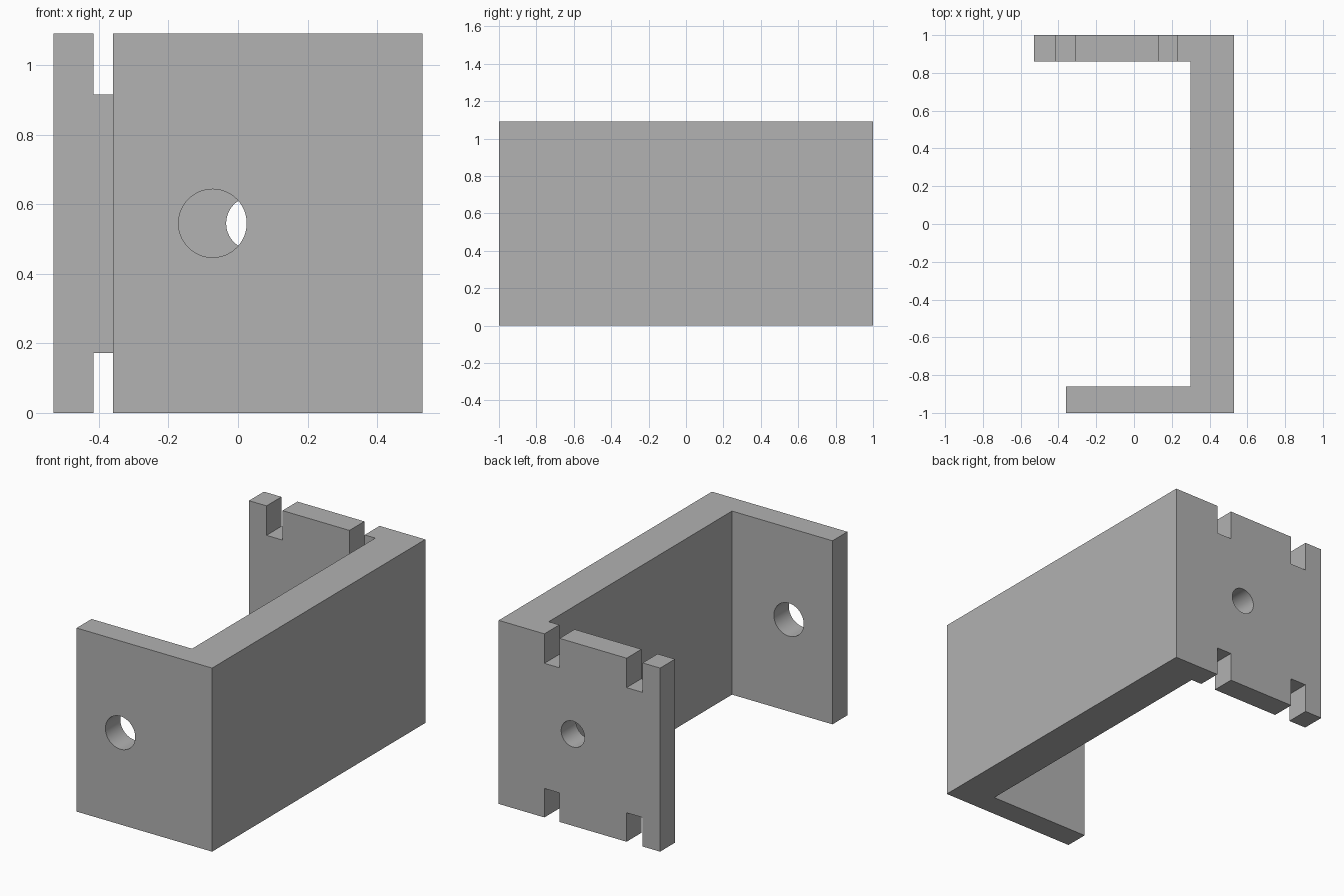
import bpy, bmesh, math
from mathutils import Matrix, Vector

default = bpy.data.objects.get("Cube")
if default:
    bpy.data.objects.remove(default, do_unlink=True)

HEIGHT = 1.09
HALF_X = 0.53
WALL = 0.14

grey = bpy.data.materials.new("plain grey")
grey.use_nodes = True
COLOUR = (0.445, 0.445, 0.445, 1)
grey.diffuse_color = COLOUR
grey.node_tree.nodes["Principled BSDF"].inputs["Base Color"].default_value = COLOUR


def make_object(name, bm):
    bmesh.ops.recalc_face_normals(bm, faces=bm.faces)
    mesh = bpy.data.meshes.new(name)
    bm.to_mesh(mesh)
    bm.free()
    mesh.materials.append(grey)
    obj = bpy.data.objects.new(name, mesh)
    bpy.context.collection.objects.link(obj)
    return obj


def box(name, low, high):
    low, high = Vector(low), Vector(high)
    bm = bmesh.new()
    place = Matrix.Translation((low + high) / 2) @ Matrix.Diagonal((high - low).to_4d())
    bmesh.ops.create_cube(bm, size=1, matrix=place)
    return make_object(name, bm)


def drill(name, x, y, radius):
    bm = bmesh.new()
    place = Matrix.Translation((x, y, HEIGHT / 2)) @ Matrix.Rotation(math.pi / 2, 4, "X")
    bmesh.ops.create_cone(bm, cap_ends=True, segments=64, radius1=radius,
                          radius2=radius, depth=WALL * 2, matrix=place)
    return make_object(name, bm)


# Channel bracket: thick web with a short front flange and a long back flange
outline = [(HALF_X, -1), (HALF_X, 1), (-HALF_X, 1), (-HALF_X, 1 - WALL),
           (0.30, 1 - WALL), (0.30, WALL - 1), (-0.36, WALL - 1), (-0.36, -1)]
bm = bmesh.new()
base = bm.faces.new([bm.verts.new((x, y, 0)) for x, y in outline])
top = bmesh.ops.extrude_face_region(bm, geom=[base])["geom"]
bmesh.ops.translate(bm, vec=(0, 0, HEIGHT),
                    verts=[v for v in top if isinstance(v, bmesh.types.BMVert)])
bracket = make_object("channel_bracket", bm)

# Bolt holes, one through each flange
cutters = [drill("front_hole_cutter", -0.073, WALL / 2 - 1, 0.098),
           drill("back_hole_cutter", 0.043, 1 - WALL / 2, 0.077)]

# Edge notches, top and bottom of the back flange
for left, right in ((-0.415, -0.31), (0.13, 0.23)):
    for low, high in ((-0.1, 0.172), (0.915, HEIGHT + 0.1)):
        cutters.append(box("notch_cutter", (left, 0.8, low), (right, 1.1, high)))

# Cut, then discard the cutters
bpy.context.view_layer.objects.active = bracket
bracket.select_set(True)
for cutter in cutters:
    cutter.hide_render = True
    cut = bracket.modifiers.new("cut", "BOOLEAN")
    cut.operation = "DIFFERENCE"
    cut.solver = "EXACT"
    cut.object = cutter
    bpy.ops.object.modifier_apply(modifier=cut.name)
    bpy.data.objects.remove(cutter, do_unlink=True)

bpy.ops.object.shade_smooth_by_angle(angle=math.radians(30))
